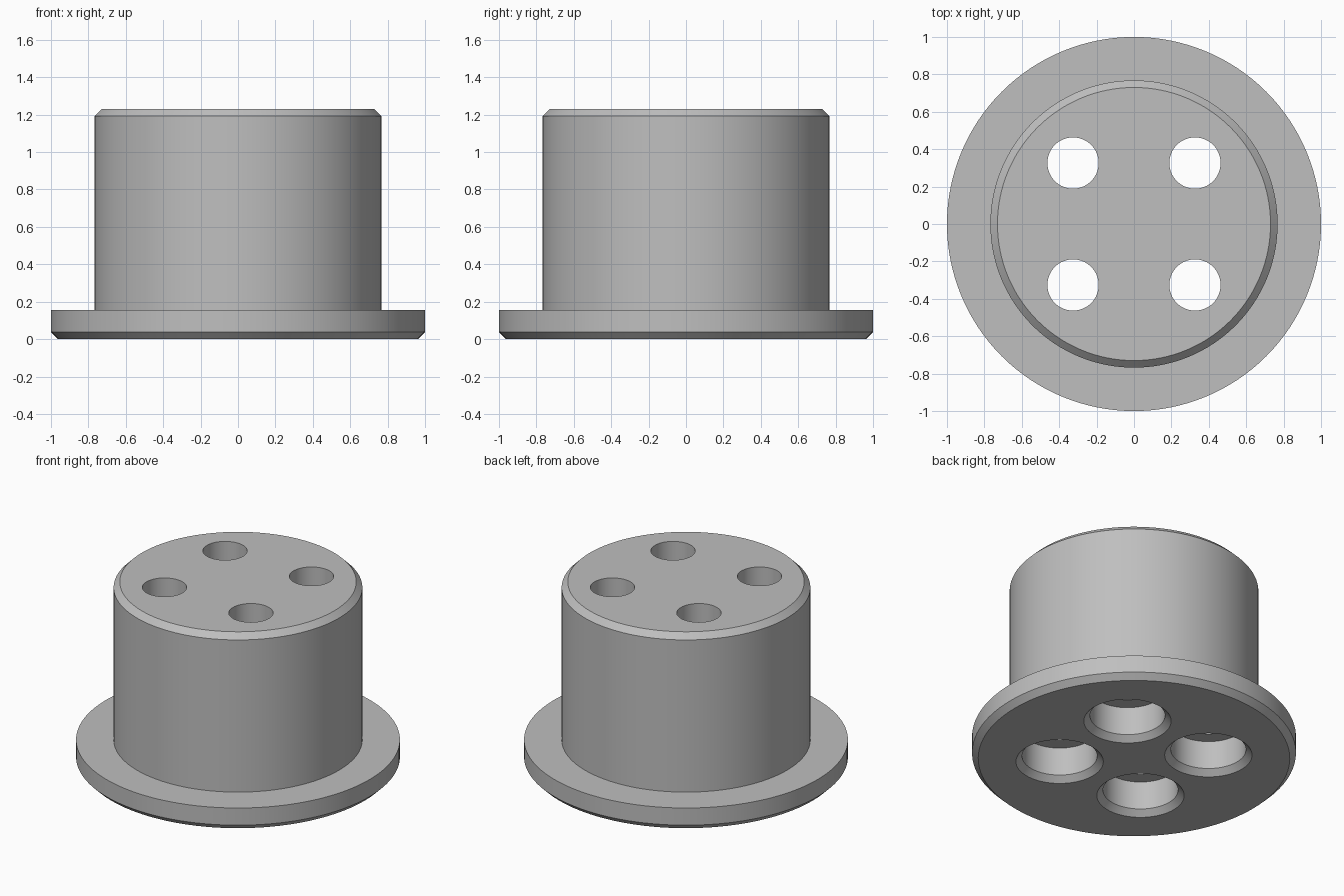
import bpy
import bmesh
import math

cube = bpy.data.objects.get("Cube")
if cube:
    bpy.data.objects.remove(cube, do_unlink=True)

grey = bpy.data.materials.new("plain grey")
grey.use_nodes = True
colour = (0.52, 0.52, 0.52, 1)
grey.diffuse_color = colour
grey.node_tree.nodes["Principled BSDF"].inputs["Base Color"].default_value = colour


def lathe(name, profile, segments, location=(0, 0, 0)):
    """Turn a closed (radius, height) profile around the vertical axis."""
    bm = bmesh.new()
    verts = [bm.verts.new((r, 0, z)) for r, z in profile]
    edges = [bm.edges.new(pair) for pair in zip(verts, verts[1:])]
    bmesh.ops.spin(bm, geom=verts + edges, cent=(0, 0, 0), axis=(0, 0, 1),
                   angle=2 * math.pi, steps=segments, use_duplicate=False)
    bmesh.ops.remove_doubles(bm, verts=bm.verts, dist=0.0001)
    # close both ends with flat caps
    bmesh.ops.holes_fill(bm, edges=[e for e in bm.edges if e.is_boundary], sides=0)
    bmesh.ops.recalc_face_normals(bm, faces=bm.faces)
    mesh = bpy.data.meshes.new(name)
    bm.to_mesh(mesh)
    bm.free()
    mesh.materials.append(grey)
    obj = bpy.data.objects.new(name, mesh)
    obj.location = location
    bpy.context.collection.objects.link(obj)
    return obj


HEIGHT = 1.23
CHAMFER = 0.038
FLANGE_R, FLANGE_TOP = 1.0, 0.155
BODY_R = 0.768
HOLE_R, BORE_R, BORE_TOP = 0.137, 0.232, 0.23
HOLE_OFFSET = 0.326

# Flanged body with a chamfered foot and a chamfered top
bushing = lathe("flanged_bushing", [
    (FLANGE_R - CHAMFER, 0), (FLANGE_R, CHAMFER), (FLANGE_R, FLANGE_TOP),
    (BODY_R, FLANGE_TOP), (BODY_R, HEIGHT - CHAMFER), (BODY_R - CHAMFER, HEIGHT),
], 128)

# Four through holes, counterbored and chamfered from below
hole_profile = [
    (BORE_R + 2 * CHAMFER, -CHAMFER), (BORE_R, CHAMFER), (BORE_R, BORE_TOP),
    (HOLE_R, BORE_TOP), (HOLE_R, HEIGHT + 0.1),
]
for sx in (-1, 1):
    for sy in (-1, 1):
        cutter = lathe("hole_cutter", hole_profile, 64,
                       (sx * HOLE_OFFSET, sy * HOLE_OFFSET, 0))
        cutter.hide_render = True
        cut = bushing.modifiers.new("hole", "BOOLEAN")
        cut.operation = "DIFFERENCE"
        cut.solver = "EXACT"
        cut.object = cutter
        bpy.ops.object.select_all(action="DESELECT")
        bpy.context.view_layer.objects.active = bushing
        bushing.select_set(True)
        bpy.ops.object.modifier_apply(modifier=cut.name)
        bpy.data.objects.remove(cutter, do_unlink=True)

bpy.ops.object.shade_smooth_by_angle(angle=math.radians(30))
